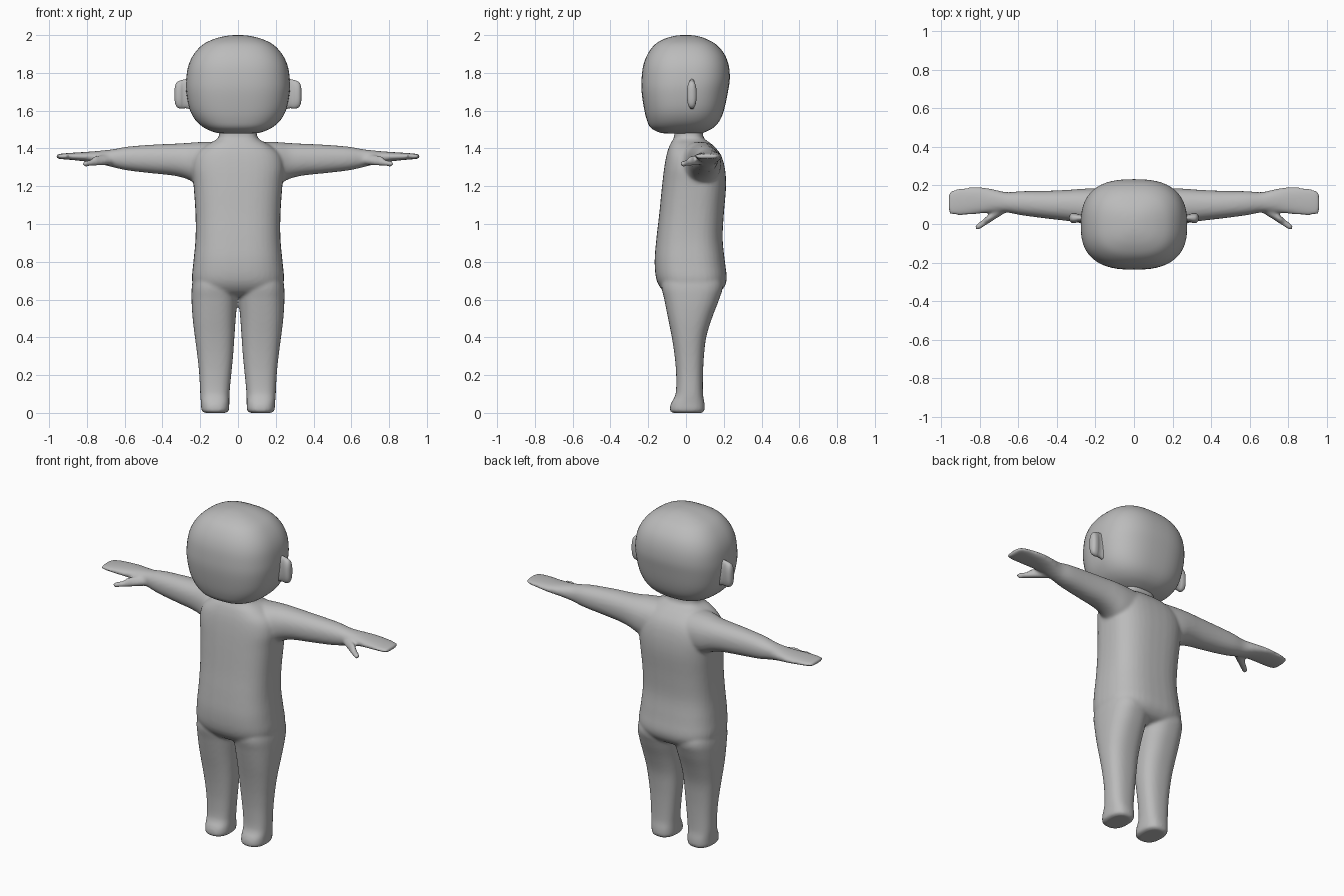
import bpy, bmesh, math
from mathutils import Vector

skin = bpy.data.materials.new("grey_clay")
skin.diffuse_color = (0.5, 0.5, 0.5, 1)


def spline(rows, steps):
    """Catmull-Rom interpolation of the section rows."""
    out = []
    for i in range(len(rows) - 1):
        a, b, c, d = (rows[max(0, min(len(rows) - 1, i + k))] for k in (-1, 0, 1, 2))
        for s in range(steps):
            t = s / steps
            out.append([q + 0.5 * t * (r - p + t * (2 * p - 5 * q + 4 * r - s_ + t * (3 * (q - r) + s_ - p)))
                        for p, q, r, s_ in zip(a, b, c, d)])
    return out + [list(rows[-1])]


def loft(bm, rows, place, power=2.5, n=40, steps=4):
    """Rounded sections: each row is (position, u_min, u_max, v_min, v_max)."""
    rings = []
    for t, u0, u1, v0, v1 in spline(rows, steps):
        ring = []
        for k in range(n):
            a = 2 * math.pi * k / n
            c, s = math.cos(a), math.sin(a)
            u = (u0 + u1) / 2 + (u1 - u0) / 2 * math.copysign(abs(c) ** (2 / power), c)
            v = (v0 + v1) / 2 + (v1 - v0) / 2 * math.copysign(abs(s) ** (2 / power), s)
            ring.append(bm.verts.new(place(t, u, v)))
        rings.append(ring)
    for r, q in zip(rings, rings[1:]):
        for k in range(n):
            bm.faces.new((r[k], r[(k + 1) % n], q[(k + 1) % n], q[k]))
    bm.faces.new(rings[0][::-1])
    bm.faces.new(rings[-1])


def finish(name, bm, voxel=None, smooth=0):
    bmesh.ops.recalc_face_normals(bm, faces=bm.faces)
    me = bpy.data.meshes.new(name)
    bm.to_mesh(me)
    bm.free()
    me.materials.append(skin)
    me.shade_smooth()
    ob = bpy.data.objects.new(name, me)
    bpy.context.collection.objects.link(ob)
    if voxel:
        m = ob.modifiers.new("fuse", 'REMESH')
        m.mode, m.voxel_size, m.use_smooth_shade = 'VOXEL', voxel, True
        m = ob.modifiers.new("soften", 'SMOOTH')
        m.factor, m.iterations = 0.5, smooth
    return ob


def upright(t, u, v):
    return (u, v, t)


# Body: torso, legs, arms and hands fused into one skin
bm = bmesh.new()
torso = [(0.615, -.14, .14, -.06, .11), (0.64, -.215, .215, -.115, .18), (0.70, -.243, .243, -.155, .215),
         (0.80, -.236, .236, -.166, .206), (0.92, -.225, .225, -.157, .194), (1.05, -.225, .225, -.142, .2),
         (1.2, -.235, .235, -.127, .212), (1.3, -.245, .245, -.115, .205), (1.37, -.225, .225, -.102, .182),
         (1.42, -.165, .165, -.085, .14), (1.445, -.118, .118, -.07, .105), (1.47, -.1, .1, -.062, .09),
         (1.56, -.1, .1, -.06, .09)]
loft(bm, torso, upright, 2.7)

leg = [(0.0, .065, .178, -.07, .085), (0.012, .048, .193, -.085, .098), (0.05, .046, .196, -.08, .098),
       (0.1, .045, .2, -.055, .09), (0.2, .036, .205, -.052, .09), (0.3, .026, .215, -.06, .095),
       (0.4, .019, .228, -.075, .107), (0.5, .012, .24, -.095, .137), (0.6, .003, .246, -.115, .175),
       (0.68, 0, .243, -.13, .195), (0.78, .01, .22, -.11, .16)]
arm = [(0.1, -.06, .18, 1.19, 1.435), (0.2, -.03, .185, 1.205, 1.434), (0.27, .002, .182, 1.238, 1.429),
       (0.34, .015, .177, 1.256, 1.425), (0.45, .028, .172, 1.268, 1.42), (0.58, .045, .17, 1.283, 1.41),
       (0.66, .06, .165, 1.3, 1.396), (0.73, .06, .18, 1.318, 1.388), (0.8, .053, .191, 1.33, 1.382),
       (0.88, .045, .187, 1.339, 1.377), (0.94, .047, .175, 1.344, 1.372), (0.962, .06, .155, 1.347, 1.367)]
for side in (1, -1):
    loft(bm, leg, lambda t, u, v: (side * u, v, t), 2.5)
    loft(bm, arm, lambda t, u, v: (side * t, u, v), 2.2)
    # Thumb and the short finger beside it
    for a, b, r in (((.67, .085, 1.34), (.812, -.018, 1.318), .02), ((.68, .085, 1.35), (.765, .018, 1.345), .017)):
        a, b = Vector(a), Vector(b)
        d = (b - a).normalized()
        w = d.cross(Vector((0, 0, 1))).normalized()
        h = w.cross(d)

        def along(t, u, v):
            p = a.lerp(b, t) + w * u + h * v
            return (side * p.x, p.y, p.z)
        rows = [(t, -r * k, r * k, -r * k, r * k) for t, k in ((0, 1.3), (.4, 1.05), (.8, .85), (1, .7), (1.06, .35))]
        loft(bm, rows, along, 2, 16)
finish("body", bm, 0.009, 6)

# Head
bm = bmesh.new()
head = [(1.478, -.08, .08, -.1, .07), (1.486, -.125, .125, -.145, .1), (1.51, -.18, .18, -.187, .145),
        (1.55, -.225, .225, -.207, .18), (1.61, -.257, .257, -.222, .203), (1.7, -.274, .274, -.235, .222),
        (1.77, -.274, .274, -.235, .232), (1.84, -.262, .262, -.226, .226), (1.9, -.233, .233, -.203, .203),
        (1.95, -.186, .186, -.165, .16), (1.98, -.125, .125, -.115, .107), (1.995, -.065, .065, -.065, .06),
        (2.0, -.02, .02, -.025, .02)]
loft(bm, head, upright, 2.6, 56)
finish("head", bm)

# Ears: narrow root flaring to a rounded rim
ear = [(0.23, .005, .06, 1.6, 1.78), (0.27, .01, .052, 1.612, 1.768), (0.29, .01, .052, 1.612, 1.764),
       (0.305, .005, .056, 1.611, 1.76), (0.322, .006, .055, 1.618, 1.752), (0.332, .014, .047, 1.635, 1.735),
       (0.336, .024, .037, 1.66, 1.71)]
for side, label in ((1, "left"), (-1, "right")):
    bm = bmesh.new()
    loft(bm, ear, lambda t, u, v: (side * t, u, v), 2.4, 28)
    finish(label + "_ear", bm)
